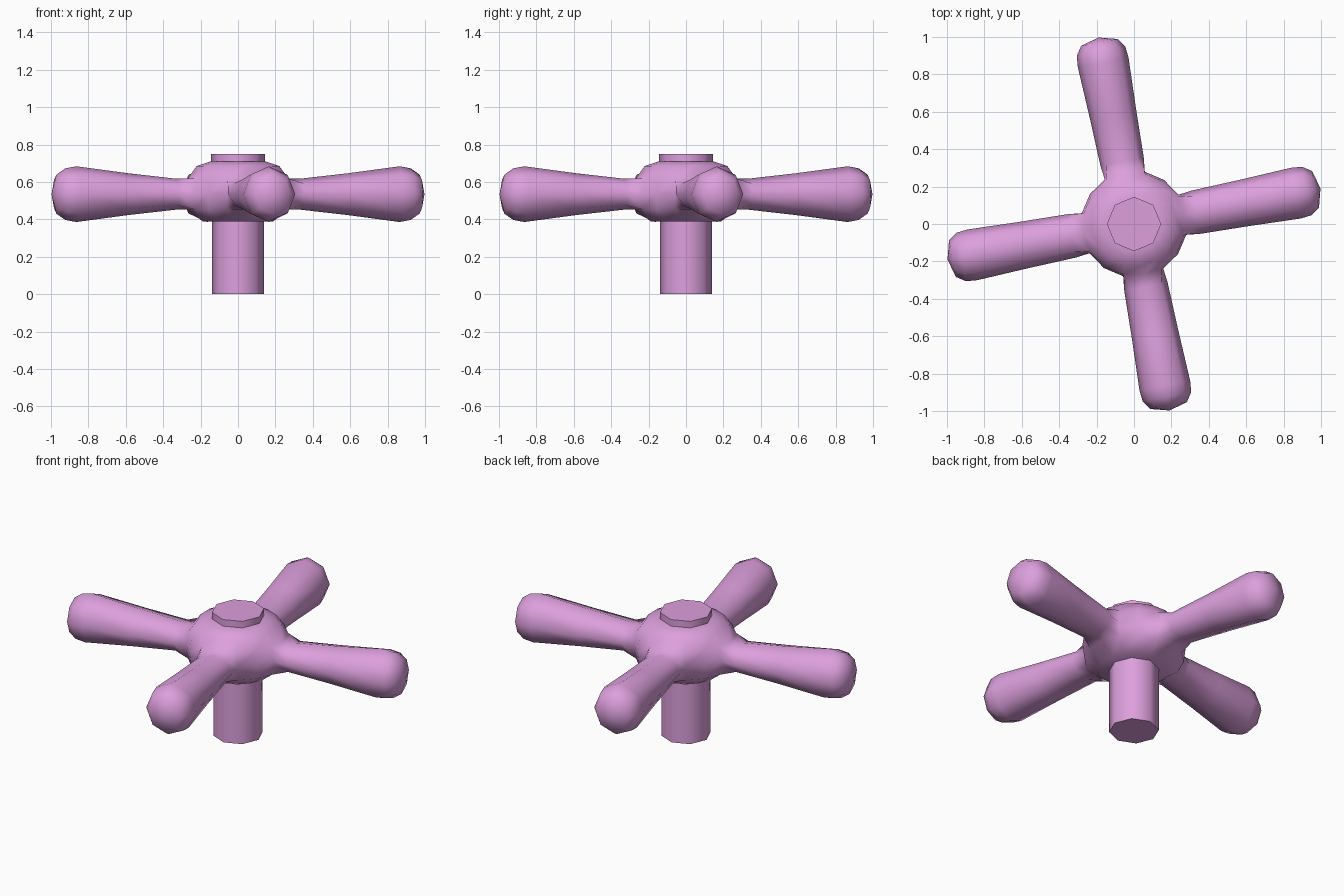
import bpy, bmesh
from math import pi, sin, cos, radians
from mathutils import Vector

if "Cube" in bpy.data.objects:
    bpy.data.objects.remove(bpy.data.objects["Cube"])

TURN = radians(10.8)   # the cross is twisted slightly about z
MID = 0.535            # height of the arm axes

pink = bpy.data.materials.new("pink")
pink.diffuse_color = (0.72, 0.35, 0.72, 1)
pink.use_nodes = True
pink.node_tree.nodes["Principled BSDF"].inputs["Base Color"].default_value = pink.diffuse_color


def finish(name, bm, angle=50):
    bmesh.ops.recalc_face_normals(bm, faces=bm.faces[:])
    mesh = bpy.data.meshes.new(name)
    bm.to_mesh(mesh)
    bm.free()
    obj = bpy.data.objects.new(name, mesh)
    bpy.context.collection.objects.link(obj)
    mesh.materials.append(pink)
    bpy.ops.object.select_all(action='DESELECT')
    obj.select_set(True)
    bpy.context.view_layer.objects.active = obj
    bpy.ops.object.shade_smooth_by_angle(angle=radians(angle))
    return obj


def bridge(bm, a, b):
    n = len(a)
    for i in range(n):
        j = (i + 1) % n
        bm.faces.new((a[i], a[j], b[j], b[i]))


def prism(name, radius, z0, z1):
    bm = bmesh.new()
    rings = [[bm.verts.new((radius * cos(pi / 2 + i * pi / 4),
                            radius * sin(pi / 2 + i * pi / 4), z))
              for i in range(8)] for z in (z0, z1)]
    bridge(bm, *rings)
    for r in rings:
        bm.faces.new(r)
    return finish(name, bm)


# Hub: a 16-sided lathe with a 2 x 2 opening left for each arm
bm = bmesh.new()
profile = [(0.19, 0.388), (0.275, 0.453), (0.285, MID), (0.275, 0.618),
           (0.225, 0.685), (0.15, 0.71)]
N = 16
rings = [[bm.verts.new((r * cos(TURN + k * 2 * pi / N),
                        r * sin(TURN + k * 2 * pi / N), z)) for k in range(N)]
         for r, z in profile]
for row in range(len(profile) - 1):
    for k in range(N):
        if row in (1, 2) and k % 4 in (0, 3):
            continue
        j = (k + 1) % N
        bm.faces.new((rings[row][k], rings[row][j],
                      rings[row + 1][j], rings[row + 1][k]))
bm.faces.new(rings[0])
bm.faces.new(rings[-1])

# Arms: (distance, half width, half height), grown out of the hub openings
sections = [(0.34, 0.118, 0.083), (0.60, 0.126, 0.112), (0.88, 0.138, 0.149),
            (0.94, 0.132, 0.138), (0.988, 0.10, 0.105)]
for arm in range(4):
    k = arm * 4
    a = TURN + arm * pi / 2
    out = Vector((cos(a), sin(a), 0))
    side = Vector((-sin(a), cos(a), 0))
    l, r = (k + 1) % N, (k - 1) % N
    last = [rings[2][l], rings[3][l], rings[3][k], rings[3][r],
            rings[2][r], rings[1][r], rings[1][k], rings[1][l]]
    for d, w, h in sections:
        ring = []
        for i in range(8):
            t = i * pi / 4
            p = out * d + side * (w * cos(t))
            ring.append(bm.verts.new((p.x, p.y, MID + h * sin(t))))
        bridge(bm, last, ring)
        last = ring
    tip = bm.verts.new((out.x * 1.015, out.y * 1.015, MID))
    for i in range(8):
        bm.faces.new((last[i], last[(i + 1) % 8], tip))
finish("cross_handle", bm, 60)

# Stem below and cap on top
prism("stem", 0.138, 0.0, 0.40)
prism("top_cap", 0.145, 0.70, 0.75)
